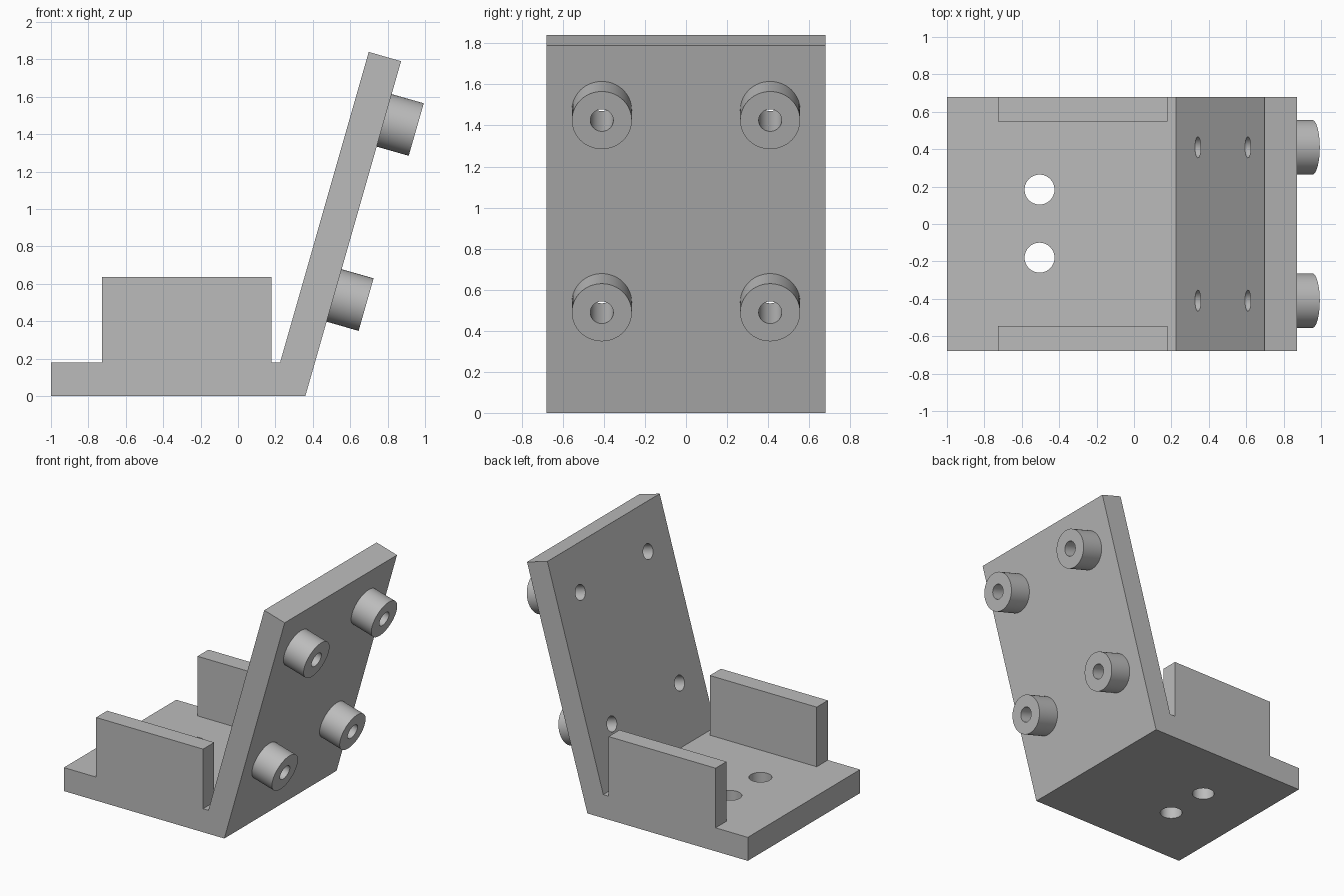
import bpy
import math
from mathutils import Vector

default = bpy.data.objects.get("Cube")
if default:
    bpy.data.objects.remove(default, do_unlink=True)

HALF_DEPTH = 0.68
LEAN = math.radians(16)
NORMAL = Vector((math.cos(LEAN), 0, -math.sin(LEAN)))  # outward from the leaning plate

grey = bpy.data.materials.new("plain grey")
grey.use_nodes = True
grey.diffuse_color = (0.5, 0.5, 0.5, 1)
grey.node_tree.nodes["Principled BSDF"].inputs["Base Color"].default_value = (0.5, 0.5, 0.5, 1)


def prism(name, outline, y0, y1):
    """Extrude an x-z outline from y0 to y1."""
    n = len(outline)
    verts = [(x, y, z) for y in (y0, y1) for x, z in outline]
    faces = [tuple(range(n)), tuple(reversed(range(n, 2 * n)))]
    faces += [(i, i + n, (i + 1) % n + n, (i + 1) % n) for i in range(n)]
    mesh = bpy.data.meshes.new(name)
    mesh.from_pydata(verts, [], faces)
    mesh.materials.append(grey)
    obj = bpy.data.objects.new(name, mesh)
    bpy.context.collection.objects.link(obj)
    return obj


def cylinder(name, start, end, radius):
    axis = end - start
    bpy.ops.mesh.primitive_cylinder_add(
        vertices=64, radius=radius, depth=axis.length, location=(start + end) / 2,
        rotation=axis.to_track_quat('Z', 'Y').to_euler())
    obj = bpy.context.object
    obj.name = name
    obj.data.materials.append(grey)
    return obj


def combine(target, tool, operation):
    mod = target.modifiers.new(operation.lower(), 'BOOLEAN')
    mod.operation, mod.solver, mod.object = operation, 'EXACT', tool
    bpy.context.view_layer.objects.active = target
    bpy.ops.object.modifier_apply(modifier=mod.name)
    bpy.data.objects.remove(tool, do_unlink=True)


# Base and leaning back plate share one side outline
bracket = prism("angled_bracket", [(-1, 0), (0.36, 0), (0.872, 1.79), (0.699, 1.84),
                                   (0.225, 0.18), (-1, 0.18)], -HALF_DEPTH, HALF_DEPTH)

# Side walls standing on the base
wall_outline = [(-0.727, 0.1), (0.18, 0.1), (0.18, 0.637), (-0.727, 0.637)]
for y0, y1 in ((-HALF_DEPTH, -0.545), (0.548, HALF_DEPTH)):
    combine(bracket, prism("side_wall", wall_outline, y0, y1), 'UNION')

# Standoffs on the plate, each with a bore running through the plate
tips = [Vector((x, y, z)) for x, z in ((0.685, 0.489), (0.953, 1.425)) for y in (-0.41, 0.41)]
for tip in tips:
    combine(bracket, cylinder("standoff", tip - NORMAL * 0.26, tip, 0.146), 'UNION')
for tip in tips:
    combine(bracket, cylinder("bore", tip - NORMAL * 0.5, tip + NORMAL * 0.1, 0.056), 'DIFFERENCE')

# Mounting holes through the base
for y in (-0.18, 0.184):
    combine(bracket, cylinder("mounting_hole", Vector((-0.505, y, -0.1)),
                              Vector((-0.505, y, 0.3)), 0.08), 'DIFFERENCE')

# Round surfaces smooth, hard edges kept
bpy.ops.object.select_all(action='DESELECT')
bracket.select_set(True)
bpy.context.view_layer.objects.active = bracket
bpy.ops.object.shade_smooth_by_angle(angle=math.radians(30))
